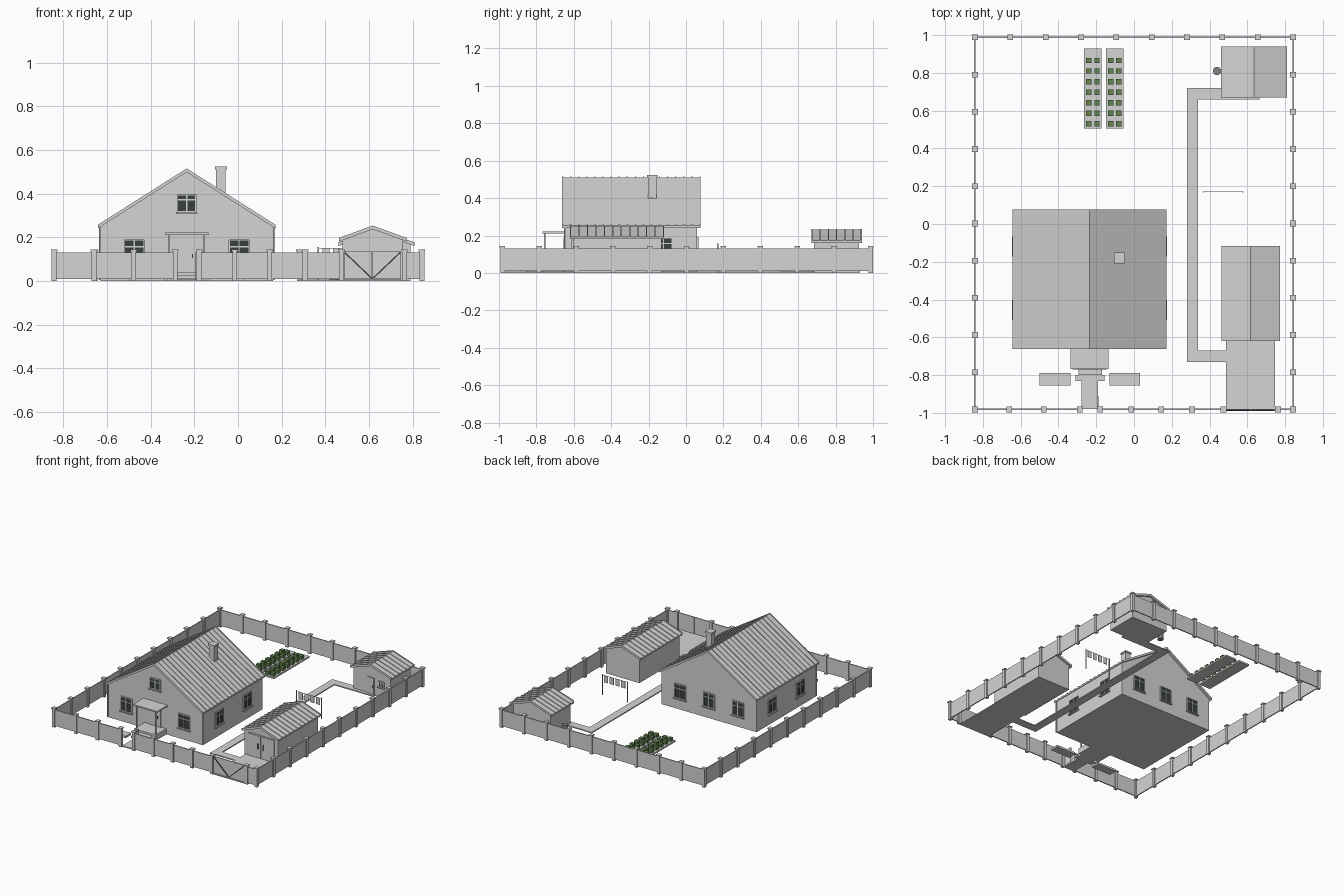
import bpy, bmesh, math
from mathutils import Matrix, Vector

if "Cube" in bpy.data.objects:
    bpy.data.objects.remove(bpy.data.objects["Cube"])


def material(name, rgb):
    m = bpy.data.materials.new(name)
    m.diffuse_color = (*rgb, 1)
    m.use_nodes = True
    m.node_tree.nodes["Principled BSDF"].inputs["Base Color"].default_value = m.diffuse_color
    return m


GREY = material("light grey", (0.66, 0.66, 0.66))
DARK = material("dark glass", (0.04, 0.05, 0.05))
STEEL = material("steel grey", (0.22, 0.23, 0.23))
GREEN = material("leaf green", (0.13, 0.24, 0.08))


def finish(name, bm, mat):
    bmesh.ops.recalc_face_normals(bm, faces=bm.faces)
    me = bpy.data.meshes.new(name)
    bm.to_mesh(me)
    bm.free()
    me.materials.append(mat)
    ob = bpy.data.objects.new(name, me)
    bpy.context.collection.objects.link(ob)
    return ob


def add_box(bm, x0, x1, y0, y1, z0, z1):
    s = Matrix.Diagonal((x1 - x0, y1 - y0, z1 - z0, 1))
    t = Matrix.Translation(((x0 + x1) / 2, (y0 + y1) / 2, (z0 + z1) / 2))
    bmesh.ops.create_cube(bm, size=1, matrix=t @ s)


def boxes(name, items, mat=GREY):
    bm = bmesh.new()
    for b in items:
        add_box(bm, *b)
    return finish(name, bm, mat)


def add_prism(bm, profile, y0, y1):
    """Extrude an x-z profile from y0 to y1."""
    f = bm.faces.new([bm.verts.new((x, y0, z)) for x, z in profile])
    r = bmesh.ops.extrude_face_region(bm, geom=[f])
    vs = [g for g in r["geom"] if isinstance(g, bmesh.types.BMVert)]
    bmesh.ops.translate(bm, verts=vs, vec=(0, y1 - y0, 0))


def cylinder(name, x, y, r, z0, z1, mat=GREY, sides=8):
    bm = bmesh.new()
    bmesh.ops.create_cone(bm, cap_ends=True, segments=sides, radius1=r, radius2=r,
                          depth=z1 - z0, matrix=Matrix.Translation((x, y, (z0 + z1) / 2)))
    return finish(name, bm, mat)


def building(name, cx, wall_half, wy, roof_half, ry, eave, apex, ribs):
    """Gabled walls, roof slabs and standing seams."""
    slope = (apex - eave) / roof_half
    rib, thick = 0.005, 0.012
    top = apex - rib

    def chevron(z, t):
        e = z - slope * roof_half
        return [(cx - roof_half, e), (cx, z), (cx + roof_half, e),
                (cx + roof_half, e - t), (cx, z - t), (cx - roof_half, e - t)]

    bm = bmesh.new()
    wt = top - thick * 0.8
    we = wt - slope * wall_half
    add_prism(bm, [(cx - wall_half, 0), (cx + wall_half, 0), (cx + wall_half, we),
                   (cx, wt), (cx - wall_half, we)], *wy)
    finish(name + "_walls", bm, GREY)
    bm = bmesh.new()
    add_prism(bm, chevron(top, thick), *ry)
    finish(name + "_roof", bm, GREY)
    bm = bmesh.new()
    w = 0.006
    for i in range(ribs + 1):
        y = ry[0] + (ry[1] - ry[0] - w) * i / ribs
        add_prism(bm, chevron(apex, rib + 0.002), y, y + w)
    finish(name + "_roof_seams", bm, GREY)


def window(name, x, y, angle, z0, z1, w=0.09):
    """Framed casement window facing outward; angle 0 faces the front."""
    h, b = w / 2, 0.006
    zt = z0 + (z1 - z0) * 0.7
    glass = boxes(name + "_glass", [(-h, h, -0.003, 0.002, z0, z1)], DARK)
    bars = [(u - b / 2, u + b / 2, -0.007, 0.002, z0, z1) for u in (-h, 0, h)]
    bars += [(-h, h, -0.007, 0.002, z - b / 2, z + b / 2) for z in (z0, zt, z1)]
    bars += [(-h - 0.008, h + 0.008, -0.015, 0.002, z0 - 0.01, z0 - 0.003)]
    for ob in (glass, boxes(name + "_frame", bars)):
        ob.data.transform(Matrix.Translation((x, y, 0)) @ Matrix.Rotation(angle, 4, 'Z'))


# House
building("house", -0.235, 0.395, (-0.645, 0.06), 0.407, (-0.662, 0.077), 0.258, 0.516, 17)
boxes("chimney", [(-0.1, -0.057, -0.202, -0.158, 0.38, 0.515),
                  (-0.106, -0.051, -0.208, -0.152, 0.512, 0.524)])
for i, x in enumerate((-0.475, -0.235, 0.005)):
    if i != 1:
        window(f"front_window_{i}", x, -0.645, 0, 0.085, 0.188)
    window(f"back_window_{i}", x, 0.06, math.pi, 0.085, 0.188)
window("attic_window", -0.235, -0.645, 0, 0.318, 0.395, 0.084)
for i, y in enumerate((-0.455, -0.12)):
    window(f"right_window_{i}", 0.16, y, math.pi / 2, 0.085, 0.188)
    window(f"left_window_{i}", -0.63, y, -math.pi / 2, 0.085, 0.188)
for i, x in enumerate((-0.632, 0.162)):
    cylinder(f"downpipe_{i}", x, -0.648, 0.005, 0.005, 0.25)

# Porch
boxes("porch_steps", [(-0.325, -0.145, -0.77, -0.645, 0, 0.042),
                      (-0.295, -0.17, -0.8, -0.77, 0, 0.028),
                      (-0.31, -0.155, -0.83, -0.8, 0, 0.015)])
boxes("porch_canopy", [(-0.335, -0.135, -0.768, -0.645, 0.212, 0.222)])
boxes("porch_posts", [(x - 0.004, x + 0.004, -0.759, -0.751, 0.04, 0.213)
                      for x in (-0.315, -0.155)])
boxes("front_door", [(-0.28, -0.19, -0.651, -0.643, 0.042, 0.2),
                     (-0.27, -0.2, -0.655, -0.643, 0.048, 0.19)])
boxes("front_door_handle", [(-0.21, -0.206, -0.66, -0.654, 0.105, 0.125)], DARK)

# Garage
building("garage", 0.617, 0.138, (-0.605, -0.13), 0.155, (-0.62, -0.117), 0.198, 0.254, 11)
boxes("garage_doors", [(0.507, 0.6155, -0.611, -0.6, 0.008, 0.172),
                       (0.6185, 0.727, -0.611, -0.6, 0.008, 0.172),
                       (0.497, 0.737, -0.608, -0.6, 0.172, 0.18)])
boxes("garage_door_handles", [(x - 0.003, x + 0.003, -0.617, -0.61, 0.075, 0.115)
                              for x in (0.595, 0.639)], DARK)

# Bath house
building("bath_house", 0.635, 0.155, (0.685, 0.925), 0.174, (0.67, 0.94), 0.178, 0.236, 6)
boxes("bath_house_door", [(0.6, 0.655, 0.678, 0.69, 0.008, 0.13)])
boxes("bath_house_handle", [(0.646, 0.649, 0.673, 0.679, 0.06, 0.075)], DARK)
window("bath_house_window", 0.715, 0.685, 0, 0.08, 0.118, 0.042)
cylinder("water_barrel", 0.44, 0.81, 0.022, 0, 0.06, STEEL, 12)

# Paths and drive
T = 0.008
boxes("garden_path", [(0.28, 0.34, -0.73, 0.72, 0, T), (0.34, 0.665, 0.66, 0.72, 0, T),
                      (0.34, 0.49, -0.73, -0.67, 0, T)])
boxes("driveway", [(0.488, 0.746, -0.99, -0.605, 0, T)])
boxes("front_walk", [(-0.277, -0.19, -0.98, -0.83, 0, T)])
boxes("flower_beds", [(-0.5, -0.337, -0.855, -0.79, 0, 0.015),
                      (-0.13, 0.033, -0.855, -0.79, 0, 0.015)])

# Vegetable beds
boxes("vegetable_beds", [(-0.265, -0.172, 0.505, 0.928, 0, 0.012),
                         (-0.148, -0.055, 0.505, 0.928, 0, 0.012)])
boxes("vegetable_plants", [(x - 0.014, x + 0.014, y - 0.014, y + 0.014, 0.01, 0.036)
                           for x in (-0.239, -0.196, -0.123, -0.08)
                           for y in [0.531 + 0.0557 * i for i in range(7)]], GREEN)

# Washing line
boxes("washing_line", [(x - 0.003, x + 0.003, 0.167, 0.173, 0, 0.157) for x in (0.368, 0.577)]
      + [(0.368, 0.577, 0.169, 0.171, 0.15, 0.152)])
boxes("laundry", [(x, x + 0.032, 0.1685, 0.1715, 0.1, 0.151)
                  for x in (0.387, 0.435, 0.483, 0.531)])

# Fence
X, Y0, Y1 = 0.842, -0.982, 0.988
sides = [Y0 + (Y1 - Y0) * i / 10 for i in range(11)]
back = [-X + 2 * X * i / 9 for i in range(1, 9)]
front = [-0.66, -0.478, -0.287, -0.178, -0.015, 0.145, 0.307, 0.474, 0.762]
posts = [(s * X, y) for s in (-1, 1) for y in sides]
posts += [(x, Y1) for x in back] + [(x, Y0) for x in front]
boxes("fence_posts", [(x - 0.011, x + 0.011, y - 0.011, y + 0.011, 0, 0.138) for x, y in posts])
boxes("fence_post_caps", [(x - 0.015, x + 0.015, y - 0.015, y + 0.015, 0.136, 0.144)
                          for x, y in posts])
runs = [(-X, -0.287), (-0.178, 0.474), (0.762, X)]
H = (0.01, 0.13)
boxes("fence_panels", [(s * X - 0.004, s * X + 0.004, Y0, Y1, *H) for s in (-1, 1)]
      + [(-X, X, Y1 - 0.004, Y1 + 0.004, *H)]
      + [(a, b, Y0 - 0.004, Y0 + 0.004, *H) for a, b in runs])

# Gates
boxes("garden_gate", [(-0.195, -0.188, -0.97, -0.91, *H)])
boxes("drive_gates", [(0.487, 0.614, Y0 - 0.004, Y0 + 0.003, 0.01, 0.135),
                      (0.617, 0.747, Y0 - 0.004, Y0 + 0.003, 0.01, 0.135)])
bm = bmesh.new()
for s in (-1, 1):
    a, b = Vector((0.6155 + s * 0.004, 0.014)), Vector((0.6155 + s * 0.127, 0.131))
    n = Vector((-(b - a).y, (b - a).x)).normalized() * 0.003
    add_prism(bm, [a - n, b - n, b + n, a + n], Y0 - 0.008, Y0 - 0.003)
finish("drive_gate_braces", bm, DARK)
